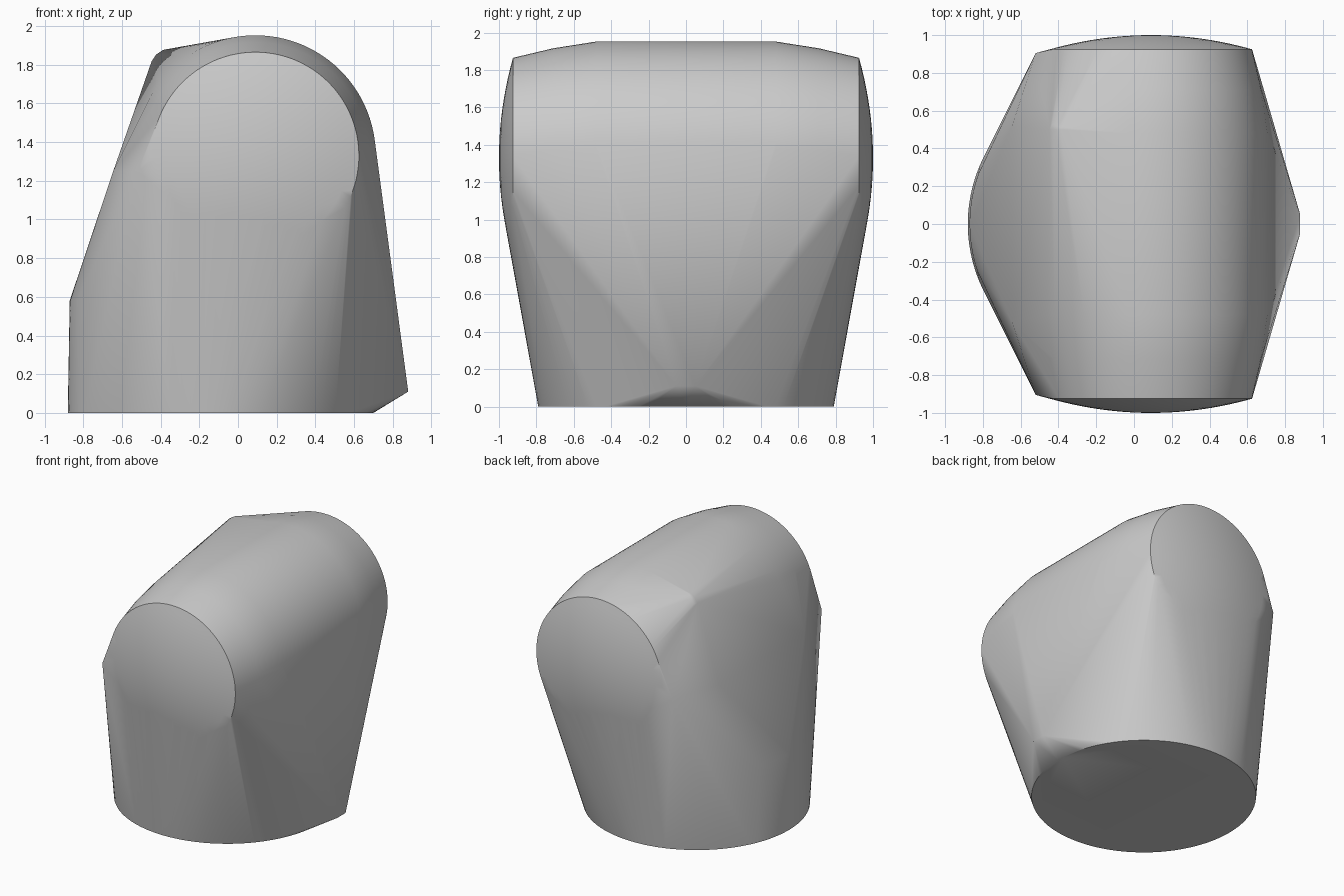
import bpy
import bmesh
from math import cos, sin, pi, radians, sqrt

cube = bpy.data.objects.get("Cube")
if cube:
    bpy.data.objects.remove(cube, do_unlink=True)

grey = bpy.data.materials.new("plain grey")
grey.use_nodes = True
colour = (0.6, 0.6, 0.6, 1.0)
grey.diffuse_color = colour
grey.node_tree.nodes["Principled BSDF"].inputs["Base Color"].default_value = colour

CX, CZ = 0.09, 1.33       # axis of the rounded upper barrel
BX, BR = -0.09, 0.79      # centre and radius of the round foot
points = []


def barrel_ring(y, radius, start=-30, end=190, steps=64):
    """Upper arc of the barrel at one depth."""
    for i in range(steps + 1):
        a = radians(start + (end - start) * i / steps)
        points.append((CX + radius * cos(a), y, CZ + radius * sin(a)))


def foot_arc(z, radius, start, end, steps):
    """Arc around the foot axis at one height."""
    for i in range(steps):
        a = radians(start + (end - start) * i / steps)
        points.append((BX + radius * cos(a), radius * sin(a), z))


# round foot and the short upright wall on the right side
foot_arc(0, BR, 0, 360, 96)
foot_arc(0.58, 0.78, 160, 201, 16)

# barrel with gently tapering shoulders and domed ends
for side in (-1, 1):
    for y, radius in ((0.48, 0.622), (0.71, 0.586), (0.925, 0.535)):
        barrel_ring(side * y, radius)
    for i in range(1, 10):
        r = 0.535 * i / 10
        y = 0.925 + 0.075 * (1 - (r / 0.535) ** 2)
        barrel_ring(side * y, r, 0, 360, 48)
    points.append((CX, side, CZ))
    # lower corners where the barrel flares toward the foot
    points.append((-0.52, side * 0.905, 1.25))
    points.append((-0.645, side * 0.52, 1.25))
    # blunt low tip
    points.append((0.88, side * 0.05, 0.11))

# small rounded knuckle on the upper rear corner
for i in range(12):
    for j in range(1, 8):
        a, b = 2 * pi * i / 12, pi * j / 8
        points.append((-0.345 + 0.11 * sin(b) * cos(a),
                       0.50 + 0.06 * sin(b) * sin(a),
                       1.775 + 0.11 * cos(b)))

# skin the guide points with one convex shell
bm = bmesh.new()
for p in points:
    bm.verts.new(p)
bmesh.ops.remove_doubles(bm, verts=bm.verts, dist=0.0005)
hull = bmesh.ops.convex_hull(bm, input=bm.verts)
loose = [v for v in bm.verts if not v.link_faces]
bmesh.ops.delete(bm, geom=loose, context="VERTS")
bmesh.ops.dissolve_limit(bm, angle_limit=radians(0.5),
                         verts=bm.verts, edges=bm.edges)
bmesh.ops.recalc_face_normals(bm, faces=bm.faces)

mesh = bpy.data.meshes.new("rounded_body")
bm.to_mesh(mesh)
bm.free()
mesh.materials.append(grey)
body = bpy.data.objects.new("rounded_body", mesh)
bpy.context.collection.objects.link(body)

# smooth shading with a crisp rim and base edge
bpy.ops.object.select_all(action="DESELECT")
body.select_set(True)
bpy.context.view_layer.objects.active = body
bpy.ops.object.shade_smooth_by_angle(angle=radians(35))
